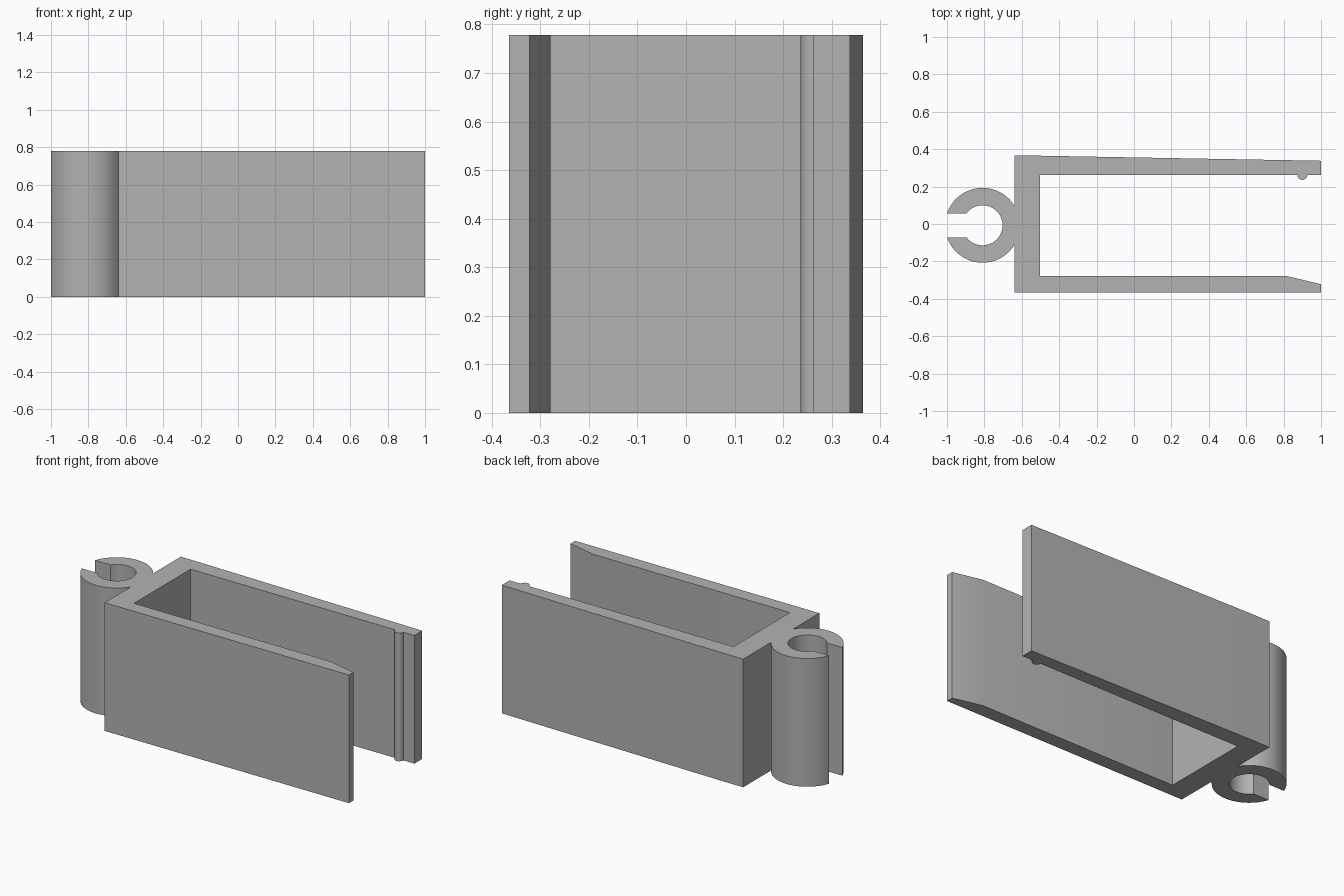
import bpy
import bmesh
from math import asin, cos, sin, pi, radians

HEIGHT = 0.778
RING_X, RING_Y = -0.81, -0.007
OUTER, INNER = 0.2, 0.107
SLOT = 0.064          # half width of the ring's mouth
WALL_X = -0.64        # back of the channel

cube = bpy.data.objects.get("Cube")
if cube:
    bpy.data.objects.remove(cube, do_unlink=True)


def arc(cx, cy, r, start, end, steps):
    """Points along an arc, both ends included."""
    angles = [start + (end - start) * i / steps for i in range(steps + 1)]
    return [(cx + r * cos(a), cy + r * sin(a)) for a in angles]


# Channel: lower arm with a tapered tip, back wall, upper arm with a snap bead
outline = [(WALL_X, -0.365), (1, -0.365), (1, -0.322), (0.82, -0.279),
           (-0.503, -0.279), (-0.503, 0.263)]
outline += arc(0.9, 0.263, 0.027, pi, 2 * pi, 14)
outline += [(1, 0.263), (1, 0.338), (-0.503, 0.365), (WALL_X, 0.365)]

# Split ring: outer arc, mouth, inner arc, mouth, outer arc back to the wall
join = pi / 2 - asin((WALL_X - RING_X) / OUTER)
lip_out = pi - asin(SLOT / OUTER)
lip_in = pi - asin(SLOT / INNER)
outline += arc(RING_X, RING_Y, OUTER, join, lip_out, 28)
outline += arc(RING_X, RING_Y, INNER, lip_in, -lip_in, 48)
outline += arc(RING_X, RING_Y, OUTER, -lip_out, -join, 28)

# Extrude the section into a solid
bm = bmesh.new()
base = bm.faces.new([bm.verts.new((x, y, 0)) for x, y in outline])
result = bmesh.ops.extrude_face_region(bm, geom=[base], use_keep_orig=True)
top = [g for g in result["geom"] if isinstance(g, bmesh.types.BMVert)]
bmesh.ops.translate(bm, verts=top, vec=(0, 0, HEIGHT))
bmesh.ops.recalc_face_normals(bm, faces=bm.faces)
mesh = bpy.data.meshes.new("channel_clip")
bm.to_mesh(mesh)
bm.free()

clip = bpy.data.objects.new("channel_clip", mesh)
bpy.context.collection.objects.link(clip)

# Plain grey material
grey = bpy.data.materials.new("plain grey")
grey.use_nodes = True
colour = (0.45, 0.45, 0.45, 1)
grey.diffuse_color = colour
grey.node_tree.nodes["Principled BSDF"].inputs["Base Color"].default_value = colour
mesh.materials.append(grey)

# Smooth curves, keep corners sharp
bpy.context.view_layer.objects.active = clip
clip.select_set(True)
bpy.ops.object.shade_smooth_by_angle(angle=radians(30))
